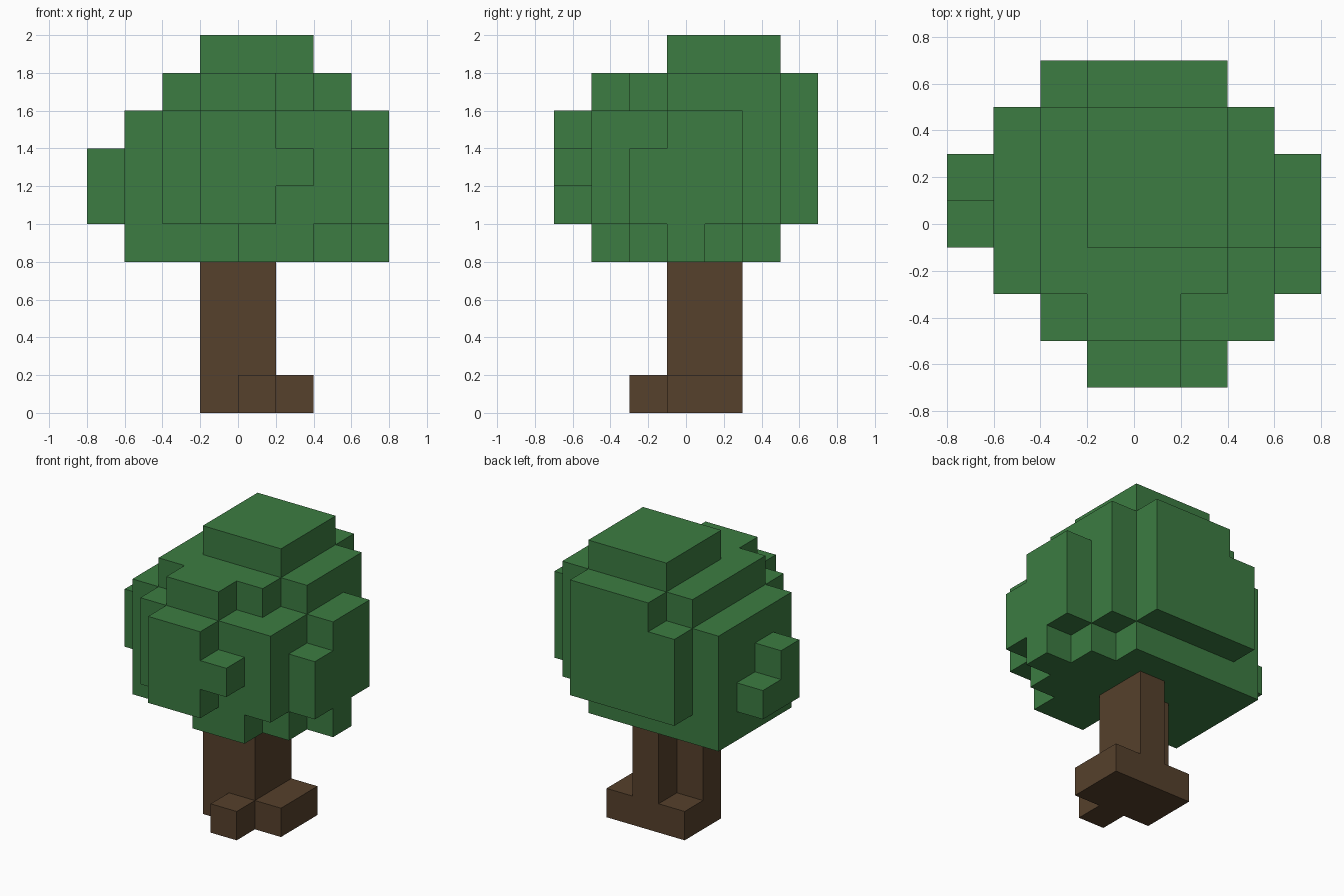
import bpy
import bmesh
from mathutils import Vector

if "Cube" in bpy.data.objects:
    bpy.data.objects.remove(bpy.data.objects["Cube"])

S = 0.2                              # block size
ORIGIN = Vector((-0.8, -0.7, 0.0))   # corner of the block grid


def cells_from_layers(layers):
    """layers: {level: {row: (first_x, end_x)}} -> set of block cells."""
    return {(i, j, k)
            for k, rows in layers.items()
            for j, (a, b) in rows.items()
            for i in range(a, b)}


def build_blocks(name, cells, mat):
    """Outer skin of a group of blocks, with no faces between neighbours."""
    bm = bmesh.new()
    verts = {}

    def vert(p):
        if p not in verts:
            verts[p] = bm.verts.new(ORIGIN + Vector(p) * S)
        return verts[p]

    for cell in sorted(cells):
        for axis in range(3):
            u, v = (axis + 1) % 3, (axis + 2) % 3
            for side in (0, 1):
                near = list(cell)
                near[axis] += 1 if side else -1
                if tuple(near) in cells:
                    continue
                loop = [(0, 0), (1, 0), (1, 1), (0, 1)]
                if not side:
                    loop.reverse()
                corners = []
                for du, dv in loop:
                    p = list(cell)
                    p[axis] += side
                    p[u] += du
                    p[v] += dv
                    corners.append(vert(tuple(p)))
                bm.faces.new(corners)
    mesh = bpy.data.meshes.new(name)
    bm.to_mesh(mesh)
    bm.free()
    mesh.materials.append(mat)
    obj = bpy.data.objects.new(name, mesh)
    bpy.context.collection.objects.link(obj)
    return obj


def material(name, rgb):
    m = bpy.data.materials.new(name)
    m.diffuse_color = (*rgb, 1.0)
    m.use_nodes = True
    m.node_tree.nodes["Principled BSDF"].inputs["Base Color"].default_value = m.diffuse_color
    return m


bark = material("bark_brown", (0.093, 0.052, 0.025))
leaf = material("leaf_green", (0.045, 0.202, 0.054))

# Trunk: wide foot with two roots, then an L-shaped stem
stem = {3: (3, 5), 4: (4, 5)}
trunk = {0: {2: (4, 5), 3: (3, 6), 4: (3, 6)}, 1: stem, 2: stem, 3: stem}
build_blocks("trunk", cells_from_layers(trunk), bark)

# Leaf crown: row spans for each level, bottom to top
crown = {
    4: {1: (4, 6), 2: (1, 7), 3: (1, 8), 4: (1, 7), 5: (1, 6)},
    5: {0: (3, 5), 1: (2, 7), 2: (1, 8), 3: (0, 8), 4: (0, 8), 5: (1, 7), 6: (2, 6)},
    6: {0: (3, 6), 1: (2, 7), 2: (1, 8), 3: (0, 8), 4: (1, 8), 5: (1, 7), 6: (2, 6)},
    7: {0: (3, 5), 1: (2, 7), 2: (1, 7), 3: (1, 8), 4: (1, 8), 5: (1, 7), 6: (2, 6)},
    8: {1: (3, 5), 2: (2, 6), 3: (2, 7), 4: (2, 7), 5: (2, 7), 6: (3, 6)},
    9: {3: (3, 6), 4: (3, 6), 5: (3, 6)},
}
build_blocks("leaf_crown", cells_from_layers(crown), leaf)
